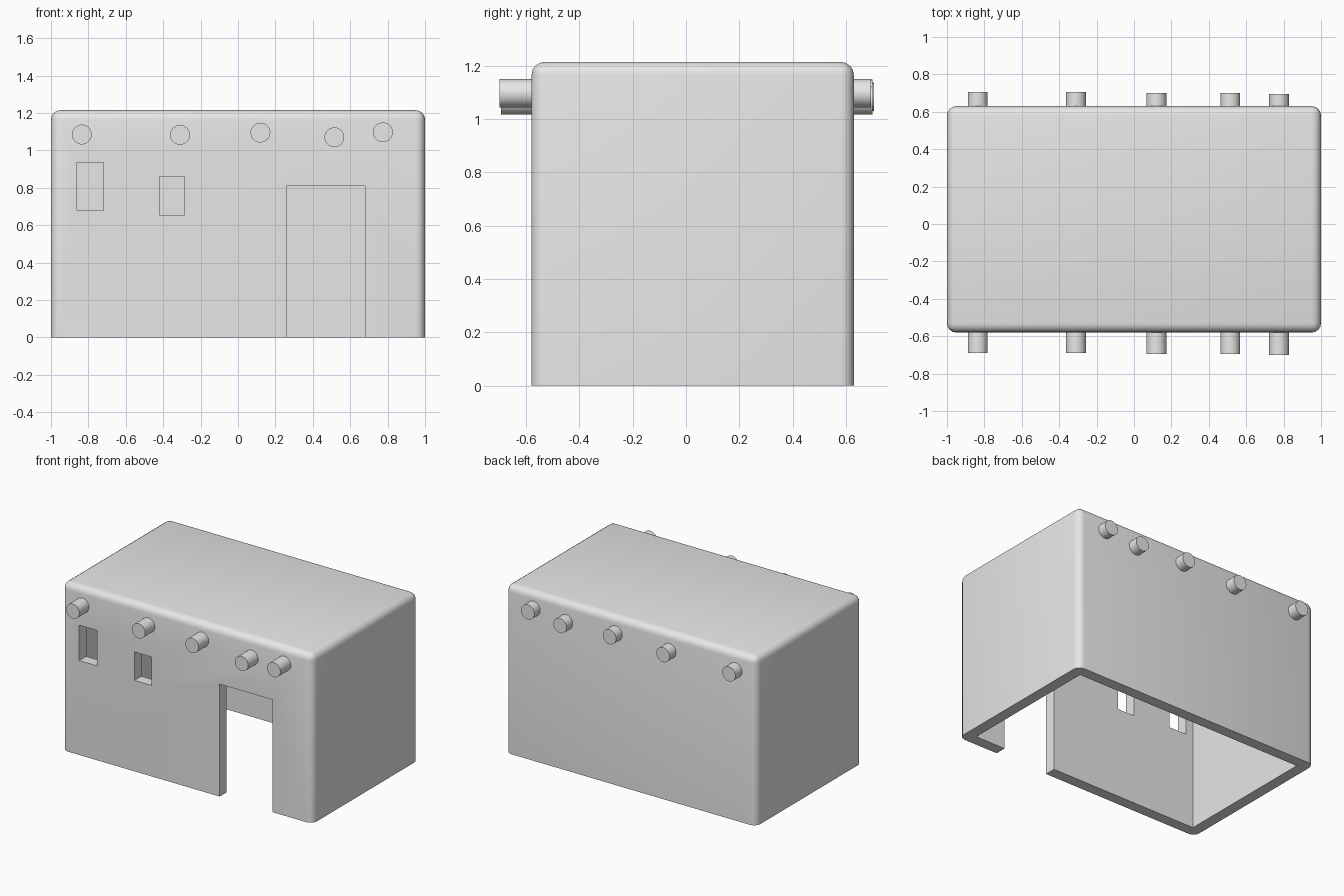
import bpy
import bmesh
from math import radians
from mathutils import Matrix, Vector

cube = bpy.data.objects.get("Cube")
if cube:
    bpy.data.objects.remove(cube, do_unlink=True)

grey = bpy.data.materials.new("plain grey")
grey.use_nodes = True
grey.diffuse_color = (0.8, 0.8, 0.8, 1)
grey.node_tree.nodes["Principled BSDF"].inputs["Base Color"].default_value = (0.8, 0.8, 0.8, 1)

FRONT, BACK, TOP, WALL, ROUND = -0.58, 0.63, 1.215, 0.08, 0.05


def add_object(name, bm):
    mesh = bpy.data.meshes.new(name)
    bm.to_mesh(mesh)
    bm.free()
    mesh.materials.append(grey)
    obj = bpy.data.objects.new(name, mesh)
    bpy.context.collection.objects.link(obj)
    return obj


def box(name, low, high, rounding=0):
    low, high = Vector(low), Vector(high)
    bm = bmesh.new()
    bmesh.ops.create_cube(bm, size=1, matrix=Matrix.Translation((low + high) / 2)
                          @ Matrix.Diagonal((*(high - low), 1)))
    if rounding:
        # round everything but the bottom rim
        edges = [e for e in bm.edges if max(v.co.z for v in e.verts) > low.z + 0.01]
        bmesh.ops.bevel(bm, geom=edges, offset=rounding, segments=4,
                        profile=0.5, affect='EDGES')
    return add_object(name, bm)


def select_only(obj):
    bpy.ops.object.select_all(action='DESELECT')
    obj.select_set(True)
    bpy.context.view_layer.objects.active = obj


def cut(target, cutter):
    mod = target.modifiers.new("cut", 'BOOLEAN')
    mod.operation, mod.solver, mod.object = 'DIFFERENCE', 'EXACT', cutter
    select_only(target)
    bpy.ops.object.modifier_apply(modifier=mod.name)
    bpy.data.objects.remove(cutter, do_unlink=True)


# Rounded shell, hollow and open underneath
shell = box("house_shell", (-1, FRONT, 0), (1, BACK, TOP), ROUND)
cut(shell, box("room_cutter", (WALL - 1, FRONT + WALL, -0.2),
               (1 - WALL, BACK - WALL, TOP - WALL)))

# Doorway and two windows through the front wall: left, right, bottom, top
openings = [(0.26, 0.68, -0.2, 0.81), (-0.86, -0.72, 0.68, 0.935), (-0.42, -0.285, 0.655, 0.86)]
for x0, x1, z0, z1 in openings:
    cut(shell, box("opening_cutter", (x0, FRONT - 0.1, z0), (x1, FRONT + 0.2, z1)))
select_only(shell)
bpy.ops.object.shade_smooth_by_angle(angle=radians(30))

# Round roof beams running front to back: x, z, front end, back end
beams = [(-0.835, 1.085, -0.69, 0.705), (-0.31, 1.083, -0.69, 0.705),
         (0.12, 1.095, -0.695, 0.70), (0.515, 1.07, -0.695, 0.70),
         (0.775, 1.097, -0.70, 0.695)]
for x, z, front, back in beams:
    bm = bmesh.new()
    bmesh.ops.create_cone(bm, cap_ends=True, segments=32, radius1=0.053, radius2=0.053,
                          depth=back - front,
                          matrix=Matrix.Translation((x, (front + back) / 2, z))
                          @ Matrix.Rotation(radians(90), 4, 'X'))
    beam = add_object("roof_beam", bm)
    select_only(beam)
    bpy.ops.object.shade_smooth_by_angle(angle=radians(30))
